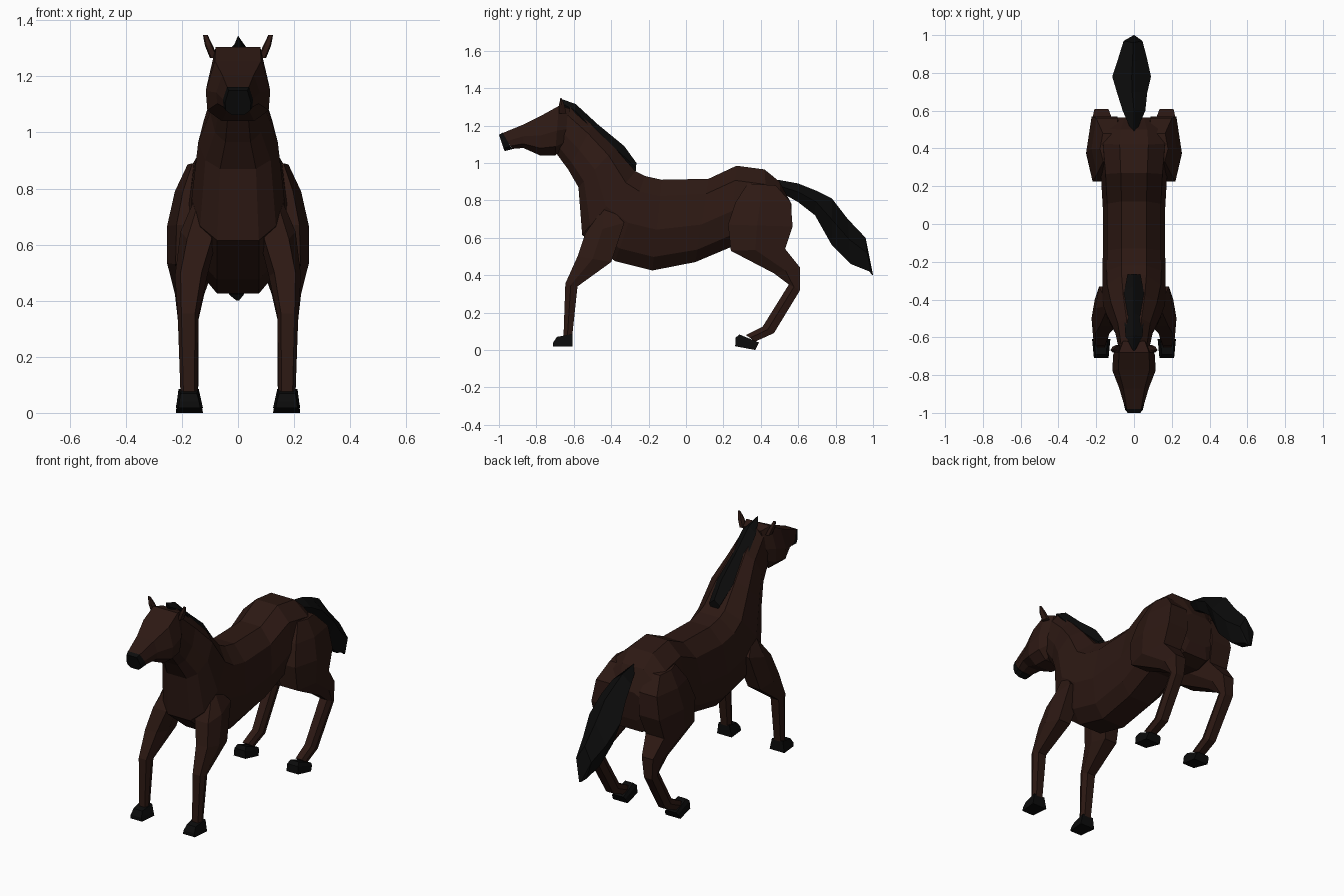
import bpy, bmesh


def material(name, rgb):
    m = bpy.data.materials.new(name)
    m.diffuse_color = (*rgb, 1)
    return m


BROWN = material("brown_coat", (0.026, 0.0095, 0.0065))
BLACK = material("black_hair", (0.0035, 0.0035, 0.0035))

# cross-sections: (fraction from first edge to second edge, sideways fraction)
BARREL = [(0, .4), (.18, .86), (.55, 1), (.85, .82), (1, .45),
          (1, -.45), (.85, -.82), (.55, -1), (.18, -.86), (0, -.4)]
SKULL = [(0, .72), (.5, 1), (.82, .95), (1, .5), (1, -.5), (.82, -.95), (.5, -1), (0, -.72)]
LIMB = [(0, .65), (.45, 1), (1, .7), (1, -.7), (.45, -1), (0, -.65)]
BOX = [(0, .8), (1, 1), (1, -1), (0, -.8)]
HAIR = [(0, 0), (.45, 1), (1, .5), (1, -.5), (.45, -1)]


def loft(name, rings, profile, mat, mirror=False):
    """Each ring: y, z of one edge, y, z of the opposite edge, inner x, outer x."""
    bm = bmesh.new()
    loops = []
    for ya, za, yb, zb, x0, x1 in rings:
        cx, w = (x0 + x1) / 2, (x1 - x0) / 2
        loops.append([bm.verts.new((cx + s * w, ya + (yb - ya) * t, za + (zb - za) * t))
                      for t, s in profile])
    n = len(profile)
    for a, b in zip(loops, loops[1:]):
        for i in range(n):
            j = (i + 1) % n
            bm.faces.new((a[i], a[j], b[j], b[i]))
    bm.faces.new(loops[0])
    bm.faces.new(loops[-1][::-1])
    bmesh.ops.remove_doubles(bm, verts=bm.verts, dist=0.0005)
    bmesh.ops.recalc_face_normals(bm, faces=bm.faces)
    me = bpy.data.meshes.new(name)
    bm.to_mesh(me)
    bm.free()
    me.materials.append(mat)
    ob = bpy.data.objects.new(name, me)
    bpy.context.collection.objects.link(ob)
    if mirror:
        ob.modifiers.new("mirror", 'MIRROR')
    return ob


def centred(rings):
    return [(*r[:4], -r[4], r[4]) for r in rings]


# neck, barrel and rump in one loft: top edge, bottom edge, half width
loft("body", centred([
    (-.62, 1.30, -.70, 1.06, .08),
    (-.50, 1.20, -.63, .965, .10),
    (-.38, 1.08, -.575, .87, .142),
    (-.27, .955, -.555, .615, .165),
    (-.22, .93, -.38, .475, .168),
    (-.13, .91, -.18, .425, .165),
    (.12, .915, .05, .47, .165),
    (.27, .985, .24, .55, .175),
    (.42, .965, .45, .52, .19),
    (.50, .90, .53, .54, .175),
    (.565, .78, .55, .61, .125)]), BARREL, BROWN)

# head
loft("head", centred([
    (-.62, 1.29, -.66, 1.07, .08),
    (-.68, 1.305, -.70, 1.04, .11),
    (-.77, 1.255, -.78, 1.04, .115),
    (-.87, 1.205, -.87, 1.08, .078),
    (-.98, 1.16, -.93, 1.075, .053)]), SKULL, BROWN)
loft("muzzle", centred([
    (-.98, 1.162, -.93, 1.073, .054),
    (-1.0, 1.15, -.97, 1.063, .046)]), SKULL, BLACK)
loft("ears", [
    (-.68, 1.265, -.64, 1.265, .07, .10),
    (-.68, 1.31, -.65, 1.31, .09, .118),
    (-.67, 1.347, -.665, 1.347, .108, .125)], LIMB, BROWN, True)

# mane and tail
loft("mane", centred([
    (-.675, 1.345, -.64, 1.28, .012),
    (-.59, 1.315, -.60, 1.24, .045),
    (-.47, 1.205, -.53, 1.14, .052),
    (-.33, 1.09, -.40, 1.03, .052),
    (-.265, 1.0, -.27, .94, .035)]), HAIR, BLACK)
loft("tail", [
    (.49, .91, .53, .83, -.02, .02),
    (.60, .89, .60, .79, -.06, .06),
    (.70, .85, .69, .72, -.09, .07),
    (.78, .81, .78, .56, -.115, .09),
    (.865, .70, .88, .46, -.085, .07),
    (.96, .60, .98, .42, -.055, .045),
    (1.0, .40, .995, .40, -.005, .005)], HAIR, BLACK)

# legs: front edge, back edge, inner and outer x
loft("front_legs", [
    (-.46, .735, -.41, .77, .08, .16),
    (-.54, .62, -.33, .68, .07, .205),
    (-.58, .50, -.40, .47, .11, .225),
    (-.645, .355, -.58, .34, .14, .215),
    (-.655, .07, -.61, .06, .145, .205)], LIMB, BROWN, True)
loft("front_hooves", [
    (-.69, .07, -.608, .085, .14, .212),
    (-.71, .04, -.608, .04, .13, .218),
    (-.71, .018, -.608, .018, .125, .222)], BOX, BLACK, True)
loft("hind_legs", [
    (.33, .89, .48, .88, .08, .18),
    (.265, .79, .56, .79, .06, .225),
    (.225, .67, .57, .66, .06, .253),
    (.24, .53, .53, .54, .08, .253),
    (.47, .41, .61, .44, .12, .225),
    (.55, .35, .61, .32, .14, .215),
    (.41, .125, .47, .09, .14, .205),
    (.32, .08, .37, .045, .145, .205)], LIMB, BROWN, True)
loft("hind_hooves", [
    (.285, .083, .39, .04, .14, .208),
    (.265, .065, .385, .03, .13, .218),
    (.263, .02, .37, .0, .125, .222)], BOX, BLACK, True)
